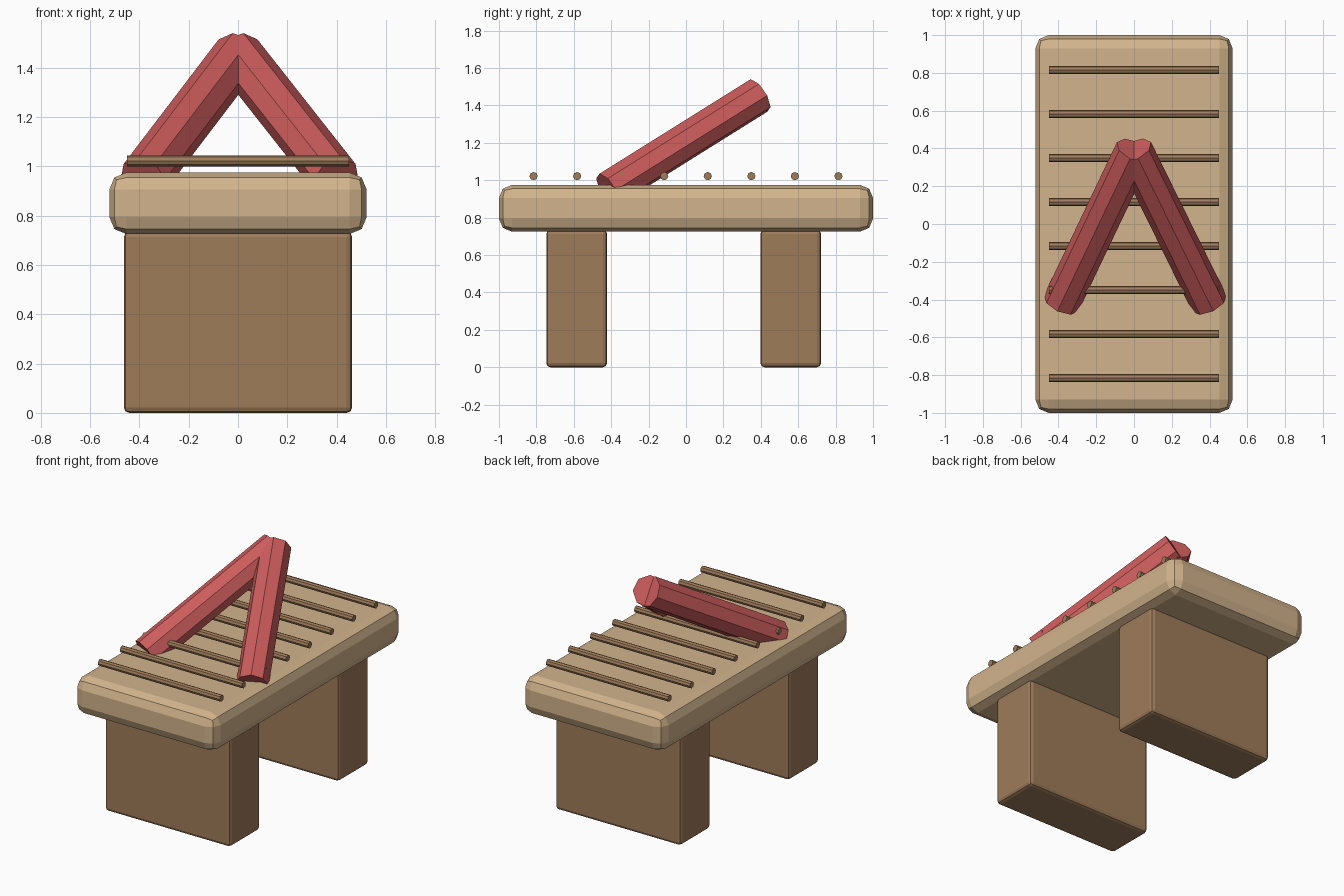
import bpy
import bmesh
import math
from mathutils import Vector, Matrix

if "Cube" in bpy.data.objects:
    bpy.data.objects.remove(bpy.data.objects["Cube"])


def material(name, rgb):
    m = bpy.data.materials.new(name)
    m.diffuse_color = (*rgb, 1.0)
    m.use_nodes = True
    m.node_tree.nodes["Principled BSDF"].inputs["Base Color"].default_value = m.diffuse_color
    return m


TAN = material("tan_wood", (0.645, 0.456, 0.262))
BROWN = material("brown_wood", (0.345, 0.200, 0.102))
RED = material("soft_red", (0.610, 0.107, 0.107))


def finish(name, bm, mat):
    mesh = bpy.data.meshes.new(name)
    bm.to_mesh(mesh)
    bm.free()
    mesh.materials.append(mat)
    obj = bpy.data.objects.new(name, mesh)
    bpy.context.collection.objects.link(obj)
    return obj


def block(name, lo, hi, bevel, mat):
    """Box between two corners with rounded edges."""
    lo, hi = Vector(lo), Vector(hi)
    bm = bmesh.new()
    bmesh.ops.create_cube(bm, size=1.0)
    bmesh.ops.scale(bm, vec=hi - lo, verts=bm.verts)
    bmesh.ops.translate(bm, vec=(lo + hi) / 2, verts=bm.verts)
    obj = finish(name, bm, mat)
    mod = obj.modifiers.new("rounded_edges", "BEVEL")
    mod.width = bevel
    mod.segments = 2
    return obj


def bar(name, start, end, radius, mat, sides=8):
    """Flat-sided round bar between two points."""
    start, end = Vector(start), Vector(end)
    axis = (end - start).normalized()
    side = axis.cross(Vector((0, 0, 1))).normalized()
    up = side.cross(axis)
    frame = Matrix((side, up, -axis)).transposed().to_4x4()
    frame.translation = (start + end) / 2
    frame.col[2] = (*axis, 0)
    frame.col[1] = (*axis.cross(side), 0)
    bm = bmesh.new()
    bmesh.ops.create_cone(bm, cap_ends=True, segments=sides, radius1=radius,
                          radius2=radius, depth=(end - start).length)
    # Put the corners exactly on the side and up directions
    first = min(math.atan2(v.co.y, v.co.x) % (2 * math.pi / sides)
                for v in bm.verts)
    bmesh.ops.rotate(bm, matrix=Matrix.Rotation(-first, 3, "Z"), verts=bm.verts)
    bm.transform(frame)
    bmesh.ops.recalc_face_normals(bm, faces=bm.faces)
    return finish(name, bm, mat)


# Thick rounded top
block("table_top", (-0.522, -1.0, 0.725), (0.522, 1.0, 0.975), 0.07, TAN)

# Wide supports under the top
block("front_leg", (-0.463, -0.747, 0.005), (0.463, -0.422, 0.74), 0.022, BROWN)
block("back_leg", (-0.463, 0.398, 0.005), (0.463, 0.722, 0.74), 0.022, BROWN)
for part in ("front_leg", "back_leg"):
    bpy.data.objects[part].location.z = -0.005

# Row of rods across the top
for i in range(8):
    y = -0.815 + i * 1.63 / 7
    bar(f"rod_{i + 1}", (-0.45, y, 1.022), (0.45, y, 1.022), 0.022, BROWN)

# Two leaning bars meeting at the peak
for label, foot in (("left", -0.385), ("right", 0.398)):
    bar(f"{label}_leaning_bar", (foot, -0.418, 0.948), (0.0, 0.39, 1.453), 0.1, RED)
